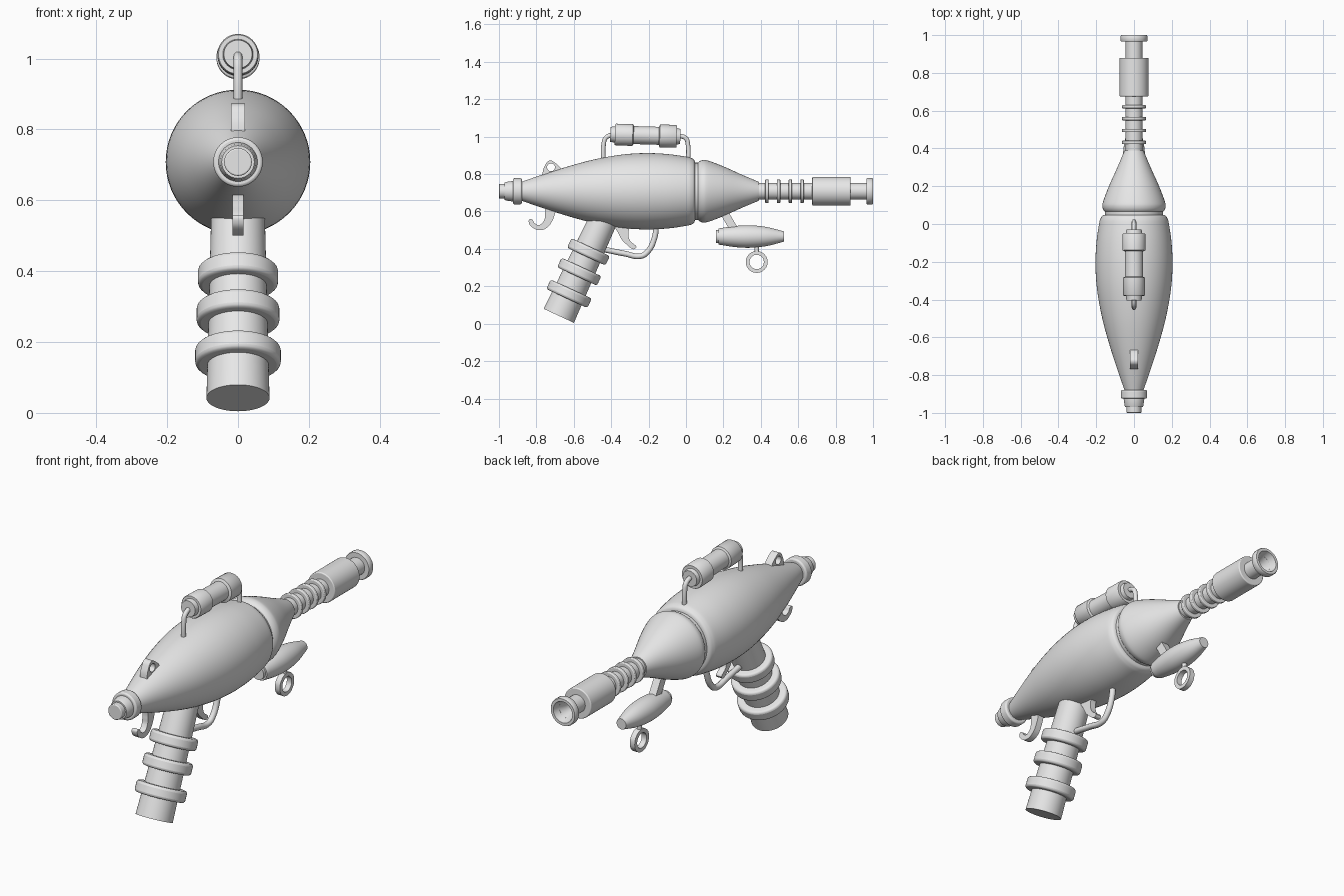
import bpy, bmesh, math
from mathutils import Vector, Matrix

if "Cube" in bpy.data.objects:
    bpy.data.objects.remove(bpy.data.objects["Cube"], do_unlink=True)

GREY = (0.8, 0.8, 0.8, 1)
metal = bpy.data.materials.new("grey metal")
metal.use_nodes = True
metal.diffuse_color = GREY
metal.node_tree.nodes["Principled BSDF"].inputs["Base Color"].default_value = GREY

AXIS = 0.708  # height of the barrel axis
# Maps local x, y, z to world y, z, x for side-on shapes
SIDE = Matrix(((0, 0, 1, 0), (1, 0, 0, 0), (0, 1, 0, 0), (0, 0, 0, 1)))


def finish(obj, angle=35):
    bpy.ops.object.select_all(action="DESELECT")
    obj.select_set(True)
    bpy.context.view_layer.objects.active = obj
    if obj.type == "CURVE":
        bpy.ops.object.convert(target="MESH")
        obj = bpy.context.object
    obj.data.materials.clear()
    obj.data.materials.append(metal)
    bpy.ops.object.shade_smooth_by_angle(angle=math.radians(angle))
    return obj


def smooth_profile(pts, steps=5):
    """Catmull-Rom curve through the profile points."""
    p = [Vector(q) for q in pts]
    p = [2 * p[0] - p[1]] + p + [2 * p[-1] - p[-2]]
    out = []
    for a, b, c, d in zip(p, p[1:], p[2:], p[3:]):
        for i in range(steps):
            t = i / steps
            out.append(0.5 * (2 * b + (c - a) * t + (2 * a - 5 * b + 4 * c - d) * t * t
                              + (3 * b - a - 3 * c + d) * t ** 3))
    return [tuple(q) for q in out] + [tuple(pts[-1])]


def lathe(name, profile, origin=(0, 0, AXIS), direction=(0, 1, 0), segments=48, bevel=0):
    """Turn (distance, radius) points about an axis, closing both ends."""
    bm = bmesh.new()
    rings = []
    for d, r in profile:
        rings.append([bm.verts.new((r * math.cos(a), r * math.sin(a), d))
                      for a in (math.tau * i / segments for i in range(segments))])
    for lo, hi in zip(rings, rings[1:]):
        for i in range(segments):
            j = (i + 1) % segments
            bm.faces.new((lo[i], lo[j], hi[j], hi[i]))
    bm.faces.new(rings[0][::-1])
    bm.faces.new(rings[-1])
    bmesh.ops.recalc_face_normals(bm, faces=bm.faces)
    mesh = bpy.data.meshes.new(name)
    bm.to_mesh(mesh)
    bm.free()
    obj = bpy.data.objects.new(name, mesh)
    bpy.context.collection.objects.link(obj)
    obj.location = origin
    obj.rotation_euler = Vector(direction).to_track_quat("Z", "Y").to_euler()
    if bevel:
        mod = obj.modifiers.new("soft edges", "BEVEL")
        mod.width, mod.segments, mod.limit_method = bevel, 3, "ANGLE"
    return finish(obj)


def cylinder(name, start, end, radius, bevel=0.004, **kw):
    return lathe(name, [(start, radius), (end, radius)], bevel=bevel, **kw)


def add_spline(curve, pts, cyclic, handle="AUTO"):
    s = curve.splines.new("BEZIER")
    s.bezier_points.add(len(pts) - 1)
    for bp, (y, z) in zip(s.bezier_points, pts):
        bp.co = (y, z, 0)
        bp.handle_left_type = bp.handle_right_type = handle
    s.use_cyclic_u = cyclic
    s.resolution_u = 8


def side_curve(name, loops, half_width=0, tube=0, handle="AUTO"):
    """Flat plate (half_width) or round wire (tube) drawn in the side plane."""
    curve = bpy.data.curves.new(name, "CURVE")
    curve.dimensions = "3D" if tube else "2D"
    for pts in loops:
        add_spline(curve, pts, not tube, handle)
    if tube:
        curve.bevel_depth, curve.bevel_resolution = tube, 4
        curve.use_fill_caps = True
    else:
        curve.fill_mode = "BOTH"
        curve.extrude = half_width
    obj = bpy.data.objects.new(name, curve)
    bpy.context.collection.objects.link(obj)
    obj.matrix_world = SIDE
    return finish(obj)


def circle(y, z, r, n=8):
    return [(y + r * math.cos(math.tau * i / n), z + r * math.sin(math.tau * i / n))
            for i in range(n)]


# Main body and rear cone, with a rounded groove between them
lathe("main_body", smooth_profile([
    (-0.88, 0.05), (-0.8, 0.078), (-0.65, 0.127), (-0.5, 0.168), (-0.35, 0.195),
    (-0.22, 0.204), (-0.1, 0.199), (0, 0.185), (0.03, 0.177), (0.045, 0.165),
    (0.05, 0.14)]), segments=64)
cylinder("groove_core", 0.03, 0.09, 0.153, bevel=0, segments=64)
lathe("rear_cone", smooth_profile([
    (0.06, 0.14), (0.068, 0.157), (0.09, 0.167), (0.12, 0.163), (0.2, 0.133),
    (0.3, 0.088), (0.39, 0.05)]), segments=64)

# Stepped nose
cylinder("nose_collar", -0.925, -0.878, 0.07, bevel=0.008)
lathe("nose_step", [(-0.97, 0.046), (-0.96, 0.05), (-0.925, 0.055), (-0.9, 0.055)])
cylinder("nose_tip", -1, -0.96, 0.039)

# Barrel with cooling fins, sleeve and hollow muzzle
lathe("barrel", [(0.37, 0.044), (0.965, 0.044), (0.965, 0.068), (0.97, 0.071),
                 (0.995, 0.071), (1, 0.068), (1, 0.054), (0.97, 0.046),
                 (0.93, 0.032), (0.86, 0.03)])
for i in range(4):
    y = 0.432 + 0.063 * i
    cylinder(f"cooling_fin_{i + 1}", y - 0.009, y + 0.009, 0.063)
cylinder("barrel_sleeve", 0.675, 0.88, 0.077, bevel=0.005)

# Raked grip with three rounded bands
grip = dict(origin=(0, -0.68, 0.042), direction=(0, 0.42, 0.907))
lathe("grip", [(0, 0.089), (0.6, 0.075)], **grip)
for i, (d, r) in enumerate([(0.13, 0.121), (0.26, 0.117), (0.377, 0.113)]):
    cylinder(f"grip_band_{i + 1}", d - 0.028, d + 0.028, r, bevel=0.012, **grip)

# Scope on two bent wire posts
lathe("scope", [(-0.405, 0.04), (-0.38, 0.043), (-0.38, 0.055), (-0.375, 0.058),
                (-0.285, 0.058), (-0.28, 0.048), (-0.145, 0.048), (-0.14, 0.061),
                (-0.055, 0.061), (-0.05, 0.058), (-0.05, 0.044), (-0.03, 0.04)],
      origin=(0, 0, 1.0), direction=(0, 1, -0.03))
side_curve("scope_front_post", [[(-0.44, 0.84), (-0.44, 0.96), (-0.43, 0.992),
                                 (-0.4, 1.008), (-0.37, 1.01)]], tube=0.012)
side_curve("scope_rear_post", [[(0.01, 0.84), (0.01, 0.96), (0, 0.99),
                                (-0.03, 1.003), (-0.06, 1.003)]], tube=0.012)

# Pierced sight on top and hook below, near the nose
side_curve("top_sight", [[(-0.768, 0.74), (-0.768, 0.79), (-0.757, 0.84), (-0.73, 0.872),
                          (-0.7, 0.86), (-0.66, 0.815), (-0.65, 0.76)],
                         circle(-0.722, 0.836, 0.021)], half_width=0.02)
side_curve("lower_hook", [[(-0.745, 0.66), (-0.753, 0.59), (-0.76, 0.55), (-0.785, 0.528),
                           (-0.81, 0.538), (-0.822, 0.556), (-0.837, 0.557),
                           (-0.84, 0.54), (-0.82, 0.514), (-0.785, 0.5), (-0.745, 0.512),
                           (-0.715, 0.55), (-0.695, 0.61), (-0.685, 0.66)]],
           half_width=0.016)

# Trigger and its guard
side_curve("trigger", [[(-0.38, 0.55), (-0.36, 0.48), (-0.325, 0.43), (-0.268, 0.404),
                        (-0.3, 0.445), (-0.308, 0.49), (-0.29, 0.55)]], half_width=0.016)
side_curve("trigger_guard", [[(-0.46, 0.4), (-0.42, 0.393), (-0.33, 0.375), (-0.24, 0.362),
                              (-0.205, 0.385), (-0.168, 0.46), (-0.158, 0.54)]], tube=0.015)

# Slung pod with strut and hanging ring
lathe("pod", [(0.16, 0.034), (0.175, 0.034), (0.175, 0.042)] + smooth_profile([
    (0.18, 0.044), (0.26, 0.056), (0.34, 0.06), (0.43, 0.051), (0.525, 0.027)]),
    origin=(0, 0, 0.466))
side_curve("pod_strut", [[(0.17, 0.61), (0.22, 0.61), (0.29, 0.49), (0.24, 0.49)]],
           half_width=0.02, handle="VECTOR")
cylinder("ring_stem", 0.38, 0.42, 0.012, bevel=0, origin=(0, 0.378, 0), direction=(0, 0, 1))
side_curve("hanging_ring", [circle(0.378, 0.33, 0.058), circle(0.378, 0.33, 0.038)],
           half_width=0.014)
